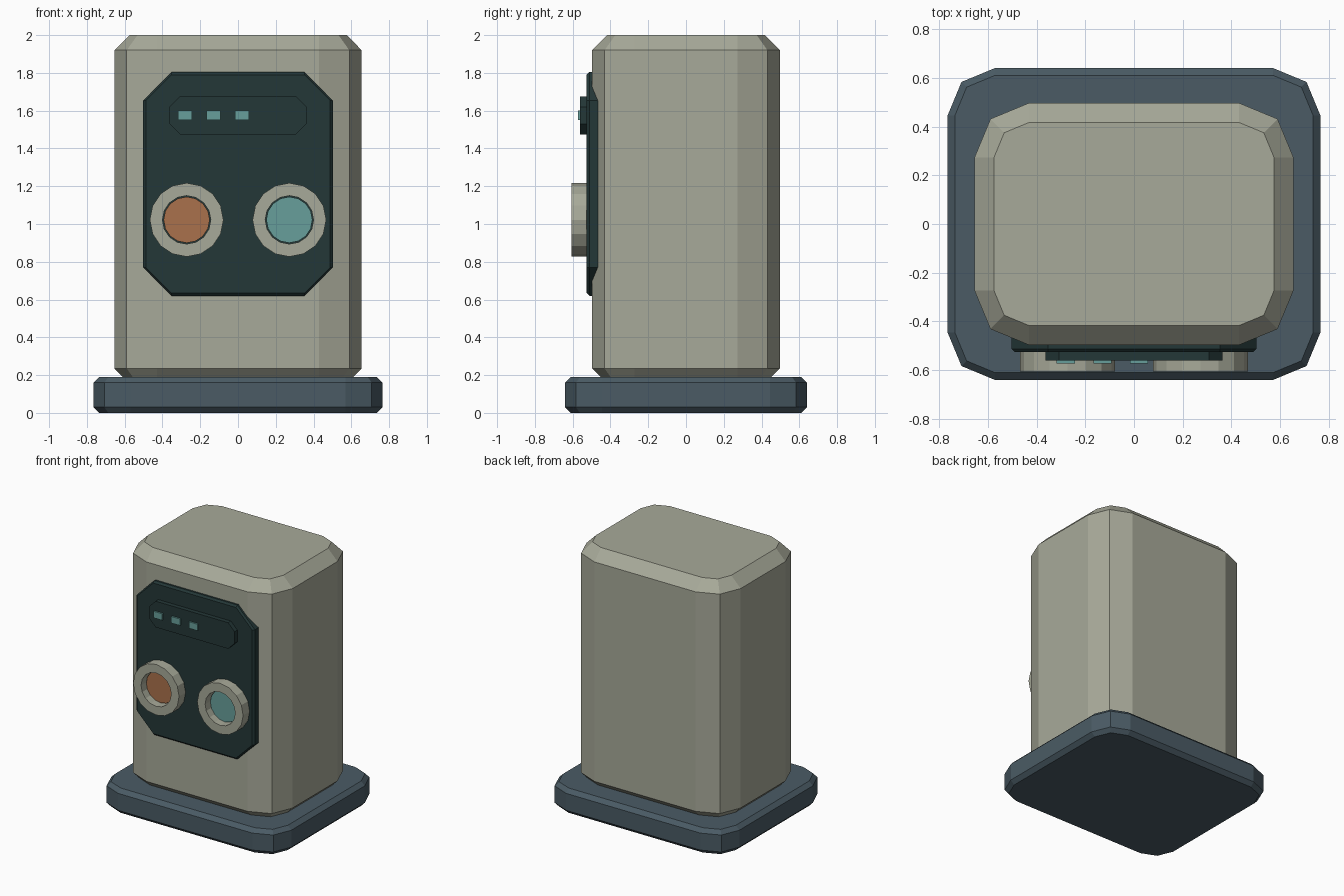
import bpy
import bmesh
from math import cos, sin, pi

default = bpy.data.objects.get("Cube")
if default:
    bpy.data.objects.remove(default, do_unlink=True)


def make_material(name, r, g, b):
    mat = bpy.data.materials.new(name)
    mat.use_nodes = True
    mat.diffuse_color = (r, g, b, 1)
    for node in mat.node_tree.nodes:
        if node.type == "BSDF_PRINCIPLED":
            node.inputs["Base Color"].default_value = (r, g, b, 1)
            node.inputs["Roughness"].default_value = 0.7
    return mat


stone = make_material("warm grey", 0.39, 0.40, 0.32)
slate = make_material("slate blue", 0.069, 0.105, 0.13)
dark = make_material("dark green", 0.017, 0.038, 0.038)
orange = make_material("copper orange", 0.40, 0.165, 0.072)
teal = make_material("pale teal", 0.136, 0.347, 0.328)


def rounded_rect(half_w, half_h, radius, segments, inset=0):
    """Outline with cut corners; an inset keeps the corner centres in place."""
    points = []
    for quarter, (sx, sy) in enumerate([(1, 1), (-1, 1), (-1, -1), (1, -1)]):
        for step in range(segments + 1):
            a = (quarter + step / segments) * pi / 2
            points.append((sx * (half_w - radius) + (radius - inset) * cos(a),
                           sy * (half_h - radius) + (radius - inset) * sin(a)))
    return points


def circle(radius, sides=16):
    return [(radius * cos(2 * pi * i / sides), radius * sin(2 * pi * i / sides))
            for i in range(sides)]


def upright(u, v, depth):
    return (u, v, depth)


def facing_front(cx, cz):
    return lambda u, v, depth: (cx + u, depth, cz + v)


def loft(name, layers, place, mat, closed=False):
    """Skin a stack of (outline, depth) layers; cap it, or join last to first."""
    bm = bmesh.new()
    loops = [[bm.verts.new(place(u, v, depth)) for u, v in outline]
             for outline, depth in layers]
    pairs = list(zip(loops, loops[1:]))
    if closed:
        pairs.append((loops[-1], loops[0]))
    else:
        bm.faces.new(loops[0])
        bm.faces.new(loops[-1])
    for low, high in pairs:
        n = len(low)
        for i in range(n):
            j = (i + 1) % n
            bm.faces.new((low[i], low[j], high[j], high[i]))
    bmesh.ops.recalc_face_normals(bm, faces=bm.faces[:])
    mesh = bpy.data.meshes.new(name)
    bm.to_mesh(mesh)
    bm.free()
    mesh.materials.append(mat)
    obj = bpy.data.objects.new(name, mesh)
    bpy.context.collection.objects.link(obj)
    return obj


def bevelled_block(name, size, corner, start, end, bevel, mat):
    """Upright block with rounded corners and bevelled top and bottom rims."""
    full = rounded_rect(*size, corner, 2)
    small = rounded_rect(*size, corner, 2, bevel)
    loft(name, [(small, start), (full, start + bevel),
                (full, end - bevel), (small, end)], upright, mat)


# Base and body
bevelled_block("base", (0.765, 0.64), 0.195, 0, 0.19, 0.03, slate)
bevelled_block("body", (0.655, 0.497), 0.225, 0.155, 2, 0.08, stone)

# Front panel with cut corners and a thin bevel
panel = (0.502, 0.592, 0.15, 1)
loft("front_panel", [(rounded_rect(*panel), -0.45),
                     (rounded_rect(*panel), -0.512),
                     (rounded_rect(*panel, 0.014), -0.526)],
     facing_front(0, 1.212), dark)

# Display strip and its three indicator lights
loft("display_strip", [(rounded_rect(0.363, 0.1, 0.055, 1), -0.52),
                       (rounded_rect(0.363, 0.1, 0.055, 1), -0.56)],
     facing_front(0, 1.575), dark)
light = [(-0.037, -0.025), (0.037, -0.025), (0.037, 0.025), (-0.037, 0.025)]
for i in range(3):
    loft(f"indicator_light_{i + 1}", [(light, -0.555), (light, -0.572)],
         facing_front(-0.28 + 0.15 * i, 1.575), teal)

# Dial rings with recessed lenses
for side, x, colour in (("right", -0.272, orange), ("left", 0.272, teal)):
    place = facing_front(x, 1.022)
    loft(f"{side}_ring", [(circle(0.195), -0.52), (circle(0.195), -0.605),
                          (circle(0.128), -0.605), (circle(0.128), -0.52)],
         place, stone, closed=True)
    loft(f"{side}_lens", [(circle(0.122), -0.52), (circle(0.122), -0.55)],
         place, colour)
